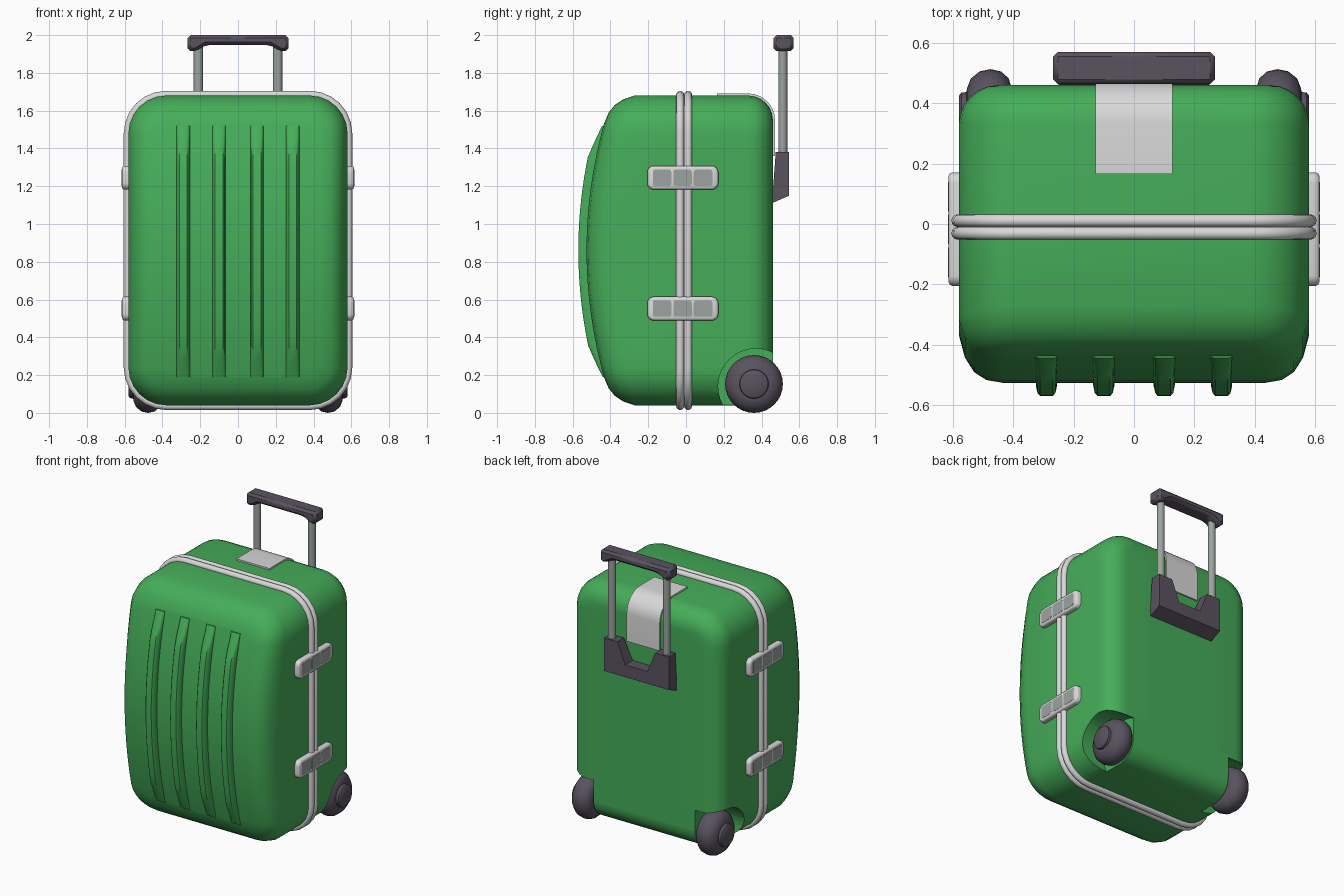
import bpy, bmesh, math

if "Cube" in bpy.data.objects:
    bpy.data.objects.remove(bpy.data.objects["Cube"])

def material(name, rgb):
    m = bpy.data.materials.new(name)
    m.diffuse_color = (*rgb, 1)
    m.use_nodes = True
    m.node_tree.nodes["Principled BSDF"].inputs["Base Color"].default_value = m.diffuse_color
    return m

GREEN = material("shell green", (0.06, 0.42, 0.10))
LIGHT = material("light grey", (0.70, 0.69, 0.69))
METAL = material("metal grey", (0.33, 0.37, 0.35))
DARK = material("dark plum grey", (0.10, 0.085, 0.115))
CZ = 0.86  # shell mid height

def smooth(ob, angle=40):
    bpy.ops.object.select_all(action='DESELECT')
    ob.select_set(True)
    bpy.context.view_layer.objects.active = ob
    bpy.ops.object.shade_smooth_by_angle(angle=math.radians(angle))

def loft(name, loops, mat, wrap=False, caps=True, bevel=0, angle=40):
    """Skin equal-length closed loops of points."""
    bm = bmesh.new()
    rows = [[bm.verts.new(p) for p in lp] for lp in loops]
    n = len(rows[0])
    pairs = list(zip(rows, rows[1:])) + ([(rows[-1], rows[0])] if wrap else [])
    for a, b in pairs:
        for i in range(n):
            j = (i + 1) % n
            bm.faces.new((a[i], a[j], b[j], b[i]))
    if caps and not wrap:
        bm.faces.new(rows[0])
        bm.faces.new(rows[-1])
    bmesh.ops.remove_doubles(bm, verts=bm.verts, dist=1e-5)
    bmesh.ops.recalc_face_normals(bm, faces=bm.faces)
    me = bpy.data.meshes.new(name)
    bm.to_mesh(me)
    bm.free()
    ob = bpy.data.objects.new(name, me)
    bpy.context.collection.objects.link(ob)
    me.materials.append(mat)
    if bevel:
        md = ob.modifiers.new("bevel", 'BEVEL')
        md.width, md.segments = bevel, 1
    smooth(ob, angle)
    return ob

def rrect(a, b, r, seg=6, m=1):
    """Rounded rectangle, vertical sides split into m."""
    pts = []
    for k, (sx, sz) in enumerate(((1, 1), (-1, 1), (-1, -1), (1, -1))):
        for i in range(seg + 1):
            t = math.pi / 2 * (k + i / seg)
            pts.append((sx * (a - r) + r * math.cos(t), sz * (b - r) + r * math.sin(t)))
        if k in (1, 3):
            x, z = pts[-1]
            z1 = -sz * (b - r) if k == 3 else -(b - r)
            pts += [(x, z + (z1 - z) * i / m) for i in range(1, m)]
    return pts

def shell_loop(d, m=12):
    return rrect(0.58 - d, 0.82 - d, max(0.2 - d, 0.05), 6, m)

def front_y(z):
    """Bulged front surface."""
    return -0.527 + 0.138 * ((z - CZ) / 0.82) ** 2

# Shell: lofted from back centre line to bulged front
loops = []
for s in (0, 0.5):
    loops.append([(x * s, 0.46, CZ + z) for x, z in shell_loop(0.13)])
for i in range(6, -1, -1):
    t = math.pi / 2 * i / 6
    y = 0.33 + 0.13 * math.sin(t)
    loops.append([(x, y, CZ + z) for x, z in shell_loop(0.13 * (1 - math.cos(t)))])
for f, d, s in ((0, 0, 1), (0.7, 0, 1), (0.84, 0.02, 1), (0.93, 0.05, 1),
                (0.98, 0.09, 1), (1, 0.15, 1), (1, 0.15, 0.5), (1, 0.15, 0)):
    loops.append([(x * s, f * front_y(CZ + z), CZ + z) for x, z in shell_loop(d)])
shell = loft("shell", loops, GREEN, caps=False)

# Wheel wells cut from the lower back corners
for sx in (1, -1):
    bpy.ops.mesh.primitive_cylinder_add(vertices=40, radius=0.2, depth=0.32,
        location=(sx * 0.55, 0.37, 0.14), rotation=(0, math.pi / 2, 0))
    cutter = bpy.context.object
    cutter.name = "wheel_well_cutter"
    cutter.hide_render = True
    cutter.data.materials.append(GREEN)
    md = shell.modifiers.new("well", 'BOOLEAN')
    md.operation, md.solver, md.object = 'DIFFERENCE', 'EXACT', cutter
    bpy.context.view_layer.objects.active = shell
    bpy.ops.object.modifier_apply(modifier=md.name)
    bpy.data.objects.remove(cutter)
smooth(shell)

# Raised front ribs
for k, cx in enumerate((-0.29, -0.1, 0.1, 0.29)):
    loops = []
    for i in range(25):
        z = 0.19 + 1.33 * i / 24
        h = 0.043 * min(1, 0.15 + min(i, 24 - i) / 3.5)
        y = front_y(z)
        sec = ((-0.035, 0.03), (-0.035, -0.2 * h), (-0.03, -0.75 * h), (-0.021, -h),
               (0.021, -h), (0.03, -0.75 * h), (0.035, -0.2 * h), (0.035, 0.03))
        loops.append([(cx + dx, y + dy, z) for dx, dy in sec])
    loft(f"front_rib_{k + 1}", loops, GREEN)

# Twin trim tubes around the seam
for k, cy in enumerate((0.011, -0.031)):
    loops = []
    for i in range(12):
        t = 2 * math.pi * i / 12
        y = cy + 0.021 * math.sin(t)
        loops.append([(x, y, CZ + z) for x, z in shell_loop(-0.004 - 0.021 * math.cos(t), 1)])
    loft(f"seam_trim_{k + 1}", loops, LIGHT, wrap=True, angle=60)

for sx in (1, -1):
    side = "right" if sx > 0 else "left"
    # Side latches with three inset plates
    for level, cz in (("upper", 1.245), ("lower", 0.552)):
        loops = [[(sx * x, -0.017 + p, cz + q) for p, q in rrect(0.188 - d, 0.063 - d, 0.035 - d)]
                 for x, d in ((0.57, 0), (0.602, 0), (0.610, 0.004), (0.614, 0.012))]
        loft(f"{side}_{level}_latch", loops, LIGHT)
        for k, py in enumerate((-0.127, -0.018, 0.09)):
            loops = [[(sx * x, py + p, cz + q) for p, q in rrect(0.049, 0.043, 0.012, 3)]
                     for x in (0.61, 0.6155)]
            loft(f"{side}_{level}_latch_plate_{k + 1}", loops, METAL)

    # Wheels with hub and axle
    prof = ((0.36, 0.05), (0.405, 0.05), (0.405, 0.09), (0.415, 0.122), (0.44, 0.145),
            (0.475, 0.153), (0.51, 0.146), (0.54, 0.122), (0.553, 0.09), (0.555, 0.077),
            (0.572, 0.075), (0.579, 0.066))
    loops = [[(sx * x, 0.36 + r * math.cos(a), 0.153 + r * math.sin(a))
              for a in (2 * math.pi * i / 32 for i in range(32))] for x, r in prof]
    loft(f"{side}_wheel", loops, DARK)

    # Telescopic rods
    loops = [[(sx * 0.21 + 0.025 * math.cos(a), 0.513 + 0.024 * math.sin(a), z)
              for a in (2 * math.pi * i / 16 for i in range(16))] for z in (1.3, 1.95)]
    loft(f"{side}_handle_rod", loops, METAL)

# Light plate wrapping over the top back edge
path = [(0.165, 1.691, 0, 1)]
for i in range(9):
    t = math.pi / 2 * i / 8
    s, c = math.sin(t), math.cos(t)
    path.append((0.33 + 0.141 * s, 1.55 + 0.141 * c, s, c))
path.append((0.471, 1.36, 1, 0))
loops = [[(x, y - k * ny, z - k * nz) for x, k in ((-0.127, 0), (0.127, 0), (0.127, 0.02), (-0.127, 0.02))]
         for y, z, ny, nz in path]
loft("top_back_plate", loops, LIGHT)

# U-shaped bracket holding the rods
prof = [(-0.25, 1.11), (0.25, 1.11), (0.25, 1.38), (0.145, 1.38), (0.085, 1.235),
        (-0.085, 1.235), (-0.145, 1.38), (-0.25, 1.38)]
front = [(x, 0.455 + 0.02 * (z - 1.11) / 0.27, z) for x, z in prof]
back = [(x, 0.546, max(z, 1.15)) for x, z in prof]
loft("handle_bracket", [front, back], DARK, angle=20)

# Grip with lowered ends
prof = [(-0.268, 1.915), (-0.225, 1.915), (-0.17, 1.947), (0.17, 1.947), (0.225, 1.915),
        (0.268, 1.915), (0.268, 2.0), (-0.268, 2.0)]
loft("handle_grip", [[(x, y, z) for x, z in prof] for y in (0.463, 0.57)], DARK, bevel=0.016, angle=20)
